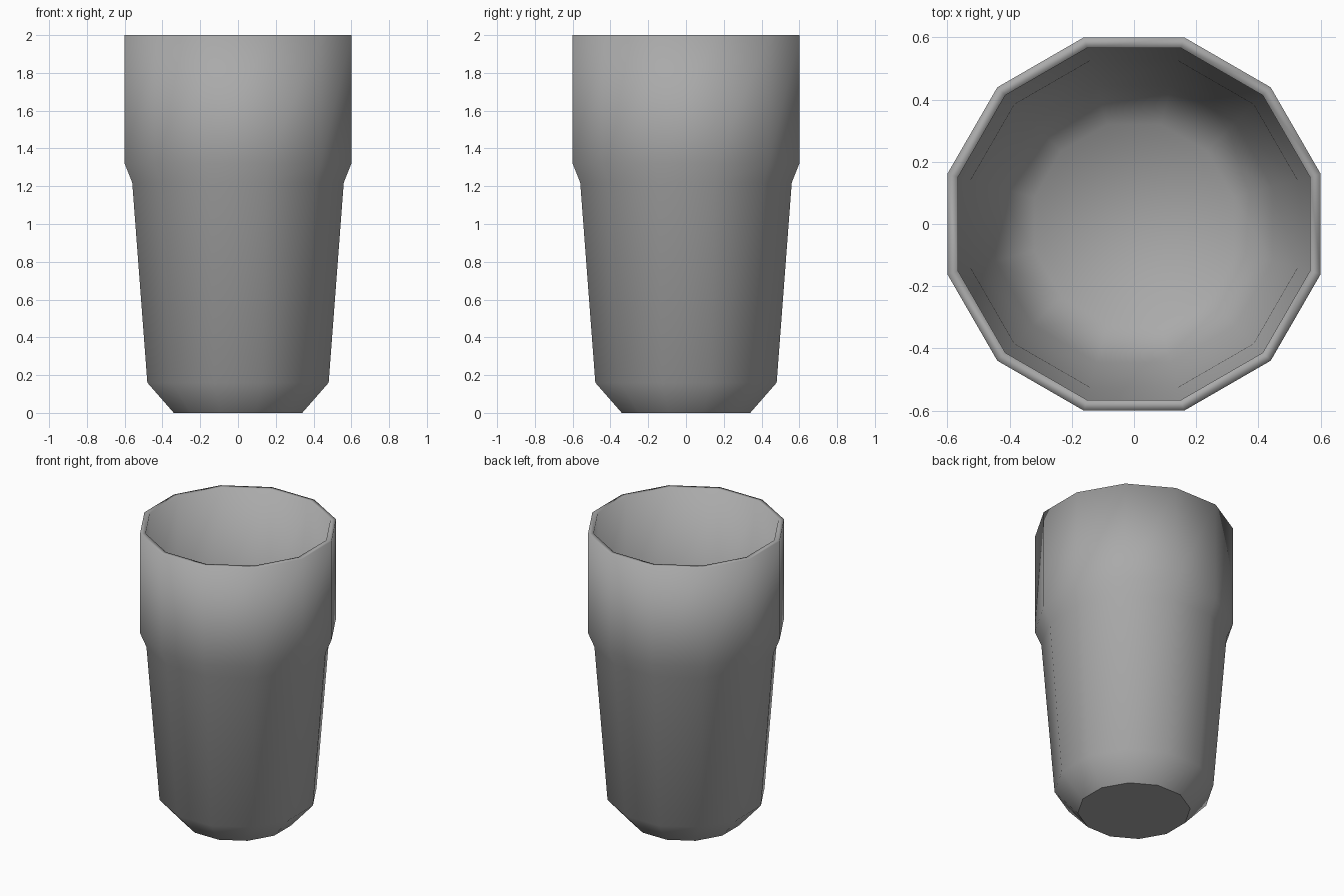
import bpy, bmesh, math

default = bpy.data.objects.get("Cube")
if default:
    bpy.data.objects.remove(default, do_unlink=True)

SIDES = 12

# Single grey material
grey = bpy.data.materials.new("grey")
grey.use_nodes = True
colour = (0.4, 0.4, 0.4, 1)
grey.diffuse_color = colour
grey.node_tree.nodes["Principled BSDF"].inputs["Base Color"].default_value = colour

# Wall profile as (flat-to-centre radius, height): up the outside, down the inside
profile = [
    (0.34, 0), (0.48, 0.16), (0.56, 1.22), (0.6, 1.32), (0.6, 2),
    (0.565, 2), (0.565, 1.32), (0.525, 1.22), (0.445, 0.17), (0.32, 0.035),
]


def ring(bm, flat_radius, z):
    """Add one polygon ring with flats facing the axes."""
    radius = flat_radius / math.cos(math.pi / SIDES)
    angles = [2 * math.pi * (i + 0.5) / SIDES for i in range(SIDES)]
    return [bm.verts.new((radius * math.cos(a), radius * math.sin(a), z)) for a in angles]


# Cup: bridge the rings, then cap the base and the inside floor
bm = bmesh.new()
rings = [ring(bm, r, z) for r, z in profile]
for low, high in zip(rings, rings[1:]):
    for i in range(SIDES):
        j = (i + 1) % SIDES
        bm.faces.new((low[i], low[j], high[j], high[i]))
bm.faces.new(rings[0][::-1])
bm.faces.new(rings[-1])
for face in bm.faces:
    face.smooth = True
bmesh.ops.recalc_face_normals(bm, faces=bm.faces)

# Crisp edge around the flat underside
for edge in bm.edges:
    if all(v.co.z < 0.001 for v in edge.verts):
        edge.smooth = False

mesh = bpy.data.meshes.new("cup")
bm.to_mesh(mesh)
bm.free()
mesh.materials.append(grey)
cup = bpy.data.objects.new("cup", mesh)
bpy.context.collection.objects.link(cup)
